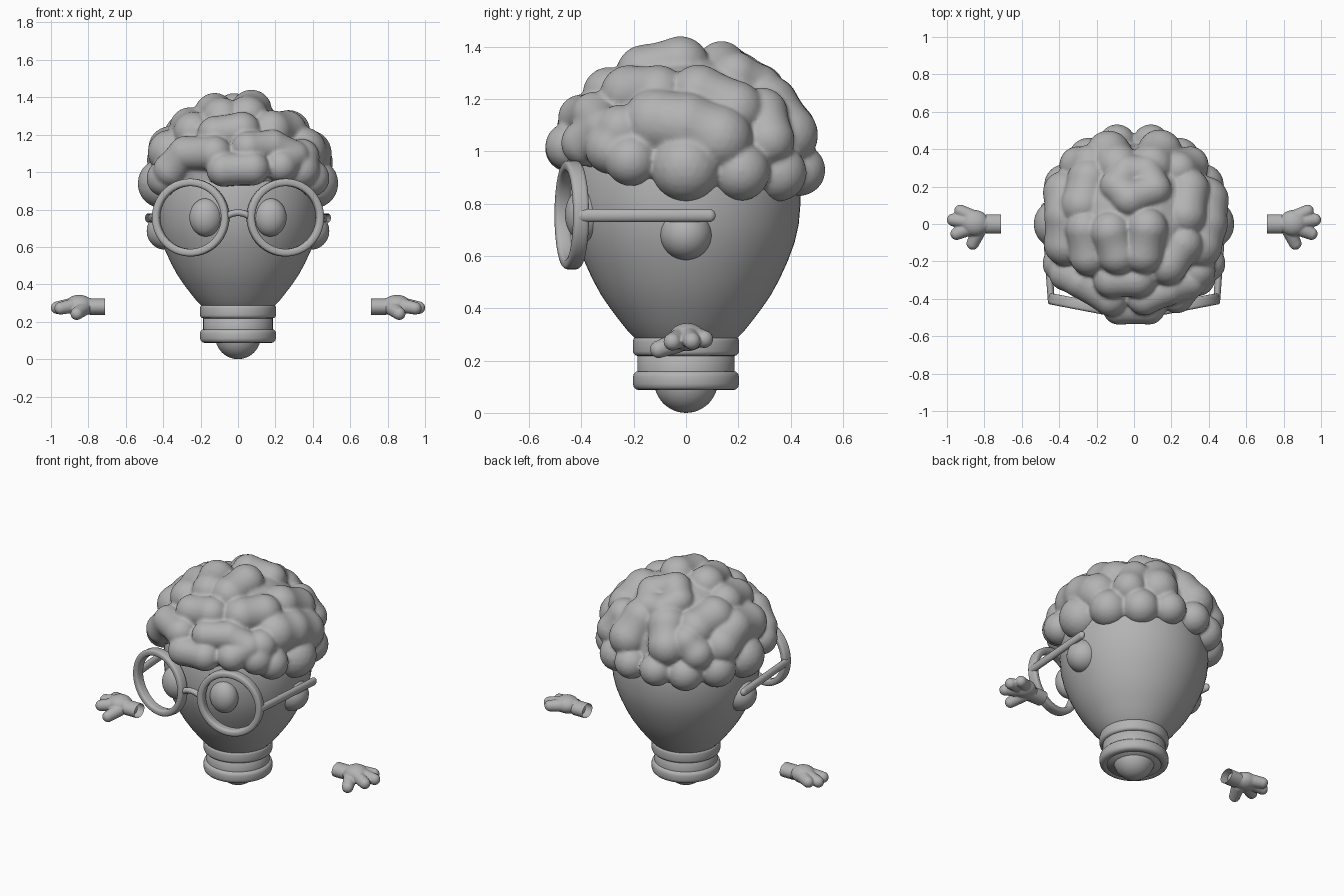
import bpy, bmesh
from math import sin, cos, radians, pi
from mathutils import Vector, Matrix

if "Cube" in bpy.data.objects:
    bpy.data.objects.remove(bpy.data.objects["Cube"])

GREY = bpy.data.materials.new("plain grey")
GREY.use_nodes = True
GREY.diffuse_color = (0.45, 0.45, 0.45, 1)
GREY.node_tree.nodes["Principled BSDF"].inputs["Base Color"].default_value = GREY.diffuse_color


def finish(ob, name):
    ob.name = ob.data.name = name
    ob.data.materials.append(GREY)
    for poly in ob.data.polygons:
        poly.use_smooth = True
    return ob


def from_bmesh(bm, name):
    mesh = bpy.data.meshes.new(name)
    bm.to_mesh(mesh)
    bm.free()
    ob = bpy.data.objects.new(name, mesh)
    bpy.context.collection.objects.link(ob)
    return finish(ob, name)


def lathe(name, profile, steps=64):
    bm = bmesh.new()
    verts = [bm.verts.new((r, 0, z)) for r, z in profile]
    edges = [bm.edges.new(pair) for pair in zip(verts, verts[1:])]
    bmesh.ops.spin(bm, geom=verts + edges, axis=(0, 0, 1), cent=(0, 0, 0),
                   angle=2 * pi, steps=steps)
    bmesh.ops.remove_doubles(bm, verts=bm.verts, dist=0.0005)
    bmesh.ops.recalc_face_normals(bm, faces=bm.faces)
    return from_bmesh(bm, name)


def rounded_box(radius, z, half_r, half_z, corner):
    # Closed cross-section with rounded corners, for lathed rings
    loop = []
    for sr, sz, start in ((1, 1, 0), (-1, 1, 90), (-1, -1, 180), (1, -1, 270)):
        for k in range(0, 91, 30):
            a = radians(start + k)
            loop.append((radius + sr * (half_r - corner) + corner * cos(a),
                         z + sz * (half_z - corner) + corner * sin(a)))
    return loop + loop[:1]


def ellipsoid(name, loc, size):
    bpy.ops.mesh.primitive_uv_sphere_add(segments=40, ring_count=24, location=loc)
    ob = bpy.context.object
    ob.scale = size
    return finish(ob, name)


def tube(name, points, radius):
    curve = bpy.data.curves.new(name, "CURVE")
    curve.dimensions = "3D"
    curve.bevel_depth = radius
    curve.use_fill_caps = True
    spline = curve.splines.new("NURBS")
    spline.points.add(len(points) - 1)
    for point, co in zip(spline.points, points):
        point.co = (*co, 1)
    spline.use_endpoint_u = True
    curve.materials.append(GREY)
    bpy.context.collection.objects.link(bpy.data.objects.new(name, curve))


def ball(bm, co, radius, scale=(1, 1, 1)):
    bmesh.ops.create_icosphere(bm, subdivisions=3, radius=radius,
                               matrix=Matrix.Translation(co) @ Matrix.Diagonal((*scale, 1)))


def chain(bm, a, b, ra, rb, waist=0.0, count=6):
    a, b = Vector(a), Vector(b)
    for i in range(count + 1):
        t = i / count
        ball(bm, a.lerp(b, t), (ra + (rb - ra) * t) * (1 - waist * sin(pi * t)))


def fuse(ob, voxel, repeat):
    remesh = ob.modifiers.new("fuse", "REMESH")
    remesh.mode = "VOXEL"
    remesh.voxel_size = voxel
    remesh.use_smooth_shade = True
    smooth = ob.modifiers.new("soften", "SMOOTH")
    smooth.factor = 0.5
    smooth.iterations = repeat


# Bulb-shaped head
lathe("bulb_head", [(0.18, 0.27), (0.2, 0.29), (0.22, 0.31), (0.252, 0.35), (0.29, 0.4),
                    (0.324, 0.45), (0.357, 0.51), (0.389, 0.58), (0.415, 0.65),
                    (0.431, 0.72), (0.438, 0.8), (0.435, 0.9), (0.41, 1.0),
                    (0.34, 1.12), (0.2, 1.22), (0, 1.26)])

# Screw base with two rounded collars and a contact ball
lathe("base_core", [(0, 0.09), (0.172, 0.09), (0.186, 0.12), (0.186, 0.28), (0, 0.28)])
lathe("upper_collar", rounded_box(0.175, 0.255, 0.028, 0.037, 0.018))
lathe("lower_collar", rounded_box(0.175, 0.124, 0.028, 0.037, 0.024))
ellipsoid("contact_ball", (0, 0, 0.122), (0.122, 0.122, 0.122))

# Eyes, ears and spectacles
for s, side in ((1, "left"), (-1, "right")):
    ellipsoid(side + "_eye", (0.172 * s, -0.388, 0.758), (0.088, 0.075, 0.102))
    ellipsoid(side + "_ear", (0.388 * s, 0, 0.685), (0.1, 0.1, 0.1))
    ring = lathe(side + "_spectacle_ring", rounded_box(0.188, 0, 0.02, 0.03, 0.014))
    ring.location = (0.253 * s, -0.437, 0.757)
    ring.rotation_euler = (pi / 2, 0, 0.19 * s)
    # Arm: a ball stretched into a flattened rod
    bm = bmesh.new()
    bmesh.ops.create_uvsphere(bm, u_segments=24, v_segments=16, radius=0.025)
    front, back = Vector((0.443 * s, -0.4, 0.755)), Vector((0.479 * s, 0.088, 0.755))
    for v in bm.verts:
        v.co.x *= 0.75
        v.co += back if v.co.y > 0.0001 else front
    from_bmesh(bm, side + "_spectacle_arm")
tube("spectacle_bridge", [(-0.065, -0.475, 0.76), (-0.03, -0.48, 0.79),
                          (0.03, -0.48, 0.79), (0.065, -0.475, 0.76)], 0.018)

# Brain folds: radius, then (azimuth from the front, elevation) along each fold
FOLDS = [
    (0.092, (-10, 5), (10, 6)),
    (0.09, (8, 24), (28, 26), (44, 16), (31, 8)),
    (0.095, (-18, 19), (-43, 19), (-54, 5)),
    (0.1, (-22, 40), (4, 45)),
    (0.1, (54, 16), (50, 5)),
    (0.13, (72, 24), (90, 21), (108, 12)),
    (0.11, (40, 46), (68, 46)),
    (0.115, (100, 46), (122, 32)),
    (0.1, (140, 28), (136, 10)),
    (0.12, (160, 14), (163, 36)),
    (0.12, (-160, 16), (-164, 36)),
    (0.12, (-74, 22), (-96, 26), (-114, 14)),
    (0.11, (-55, 44), (-84, 50)),
    (0.12, (-110, 42), (-134, 33)),
    (0.1, (-136, 10), (-144, 22)),
    (0.095, (-156, 59), (-172, 48), (166, 48), (150, 60), (-171, 72), (-156, 59)),
    (0.11, (74, 80), (18, 67)),
    (0.11, (-73, 72), (-28, 64)),
]
# Row of single lumps along the lower edge, same on both sides
for size, az, el in ((0.1, 62, -2), (0.135, 90, -7), (0.115, 119, -9),
                     (0.11, 145, -10), (0.1, 168, -8)):
    FOLDS += [(size, (az, el)), (size, (-az, el))]


def on_brain(az, el, r):
    az, el = radians(az), radians(el)
    dip = 1 - 0.07 * sin(2 * el) ** 2
    return Vector(((0.542 - r) * sin(az) * cos(el) * dip,
                   -(0.55 - r) * cos(az) * cos(el) * dip,
                   0.98 + (0.47 - r) * sin(el) * dip))


bm = bmesh.new()
ball(bm, (0, 0, 1.0), 1, (0.43, 0.43, 0.37))
for r, *path in FOLDS:
    spots = [on_brain(az, el, r) for az, el in path]
    ball(bm, spots[0], r)
    for a, b in zip(spots, spots[1:]):
        chain(bm, a, b, r, r, waist=0.04)
fuse(from_bmesh(bm, "brain"), 0.01, 5)

# Floating hands: palm, three fingers, thumb and an open cuff
for s, side in ((1, "left"), (-1, "right")):
    bm = bmesh.new()
    ball(bm, (0.85, 0.005, 0.29), 1, (0.075, 0.07, 0.054))
    chain(bm, (0.77, 0, 0.28), (0.83, 0, 0.287), 0.04, 0.05)
    chain(bm, (0.86, 0.035, 0.29), (0.928, 0.07, 0.282), 0.04, 0.034)
    chain(bm, (0.87, 0.01, 0.292), (0.967, 0.022, 0.275), 0.041, 0.034)
    chain(bm, (0.87, -0.02, 0.288), (0.948, -0.052, 0.272), 0.04, 0.034)
    chain(bm, (0.83, -0.035, 0.268), (0.862, -0.104, 0.243), 0.04, 0.034)
    for v in bm.verts:
        v.co.x *= s
    if s < 0:
        bmesh.ops.reverse_faces(bm, faces=bm.faces)
    fuse(from_bmesh(bm, side + "_hand"), 0.005, 4)
    bm = bmesh.new()
    bmesh.ops.create_cone(bm, segments=32, radius1=0.052, radius2=0.052, depth=0.08,
                          matrix=Matrix.Translation((0.75 * s, 0, 0.28))
                          @ Matrix.Diagonal((1, 1, 0.84, 1)) @ Matrix.Rotation(pi / 2, 4, "Y"))
    from_bmesh(bm, side + "_cuff")
